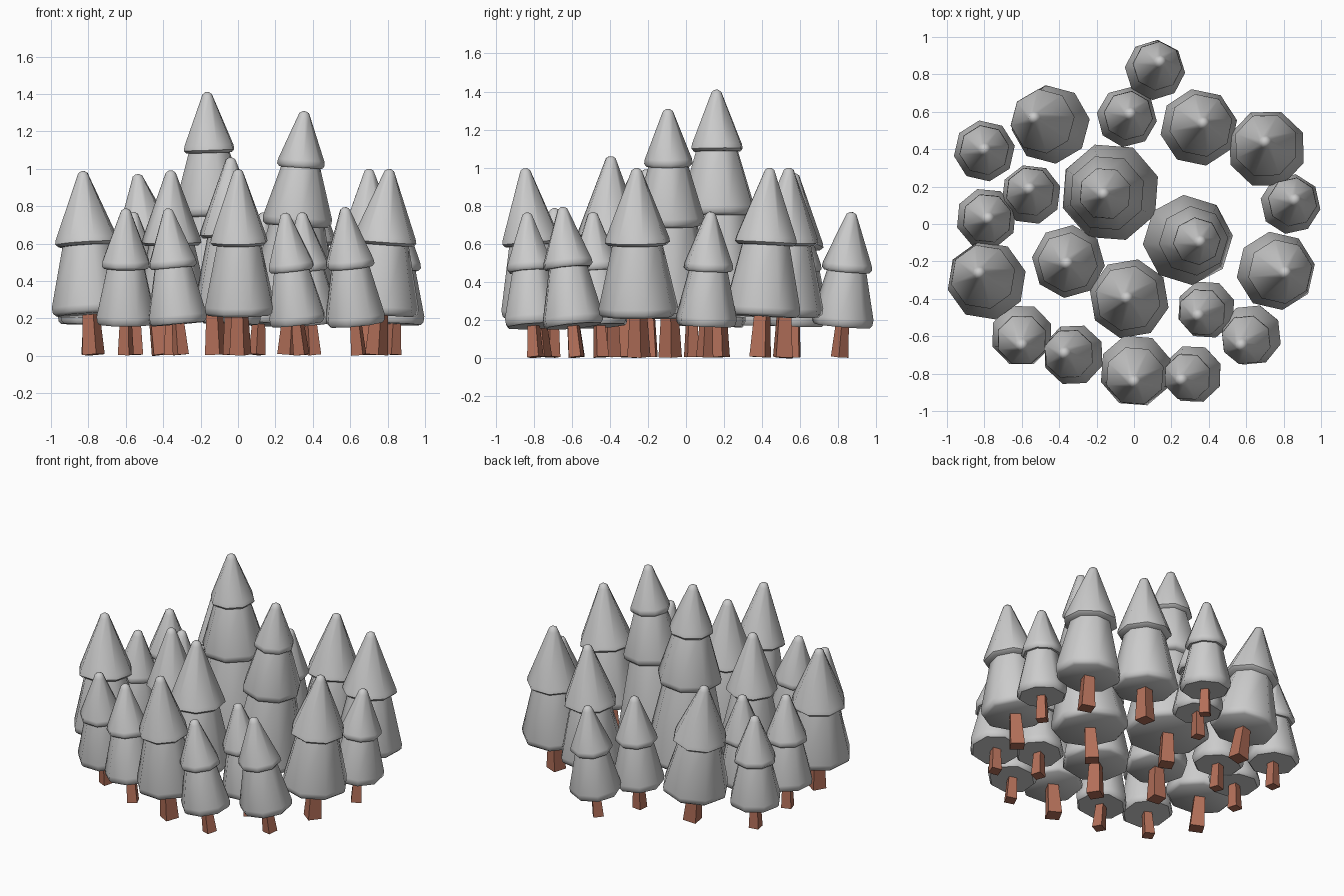
import bpy, bmesh, math, random
from mathutils import Vector, Matrix

if "Cube" in bpy.data.objects:
    bpy.data.objects.remove(bpy.data.objects["Cube"])

random.seed(4)
brown = bpy.data.materials.new("bark")
brown.diffuse_color = (0.45, 0.16, 0.10, 1)
brown.use_nodes = True
brown.node_tree.nodes["Principled BSDF"].inputs["Base Color"].default_value = brown.diffuse_color


def lathe(name, profile, sides, matrix, turn, mat=None):
    """Closed solid of revolution from (radius, z) points."""
    bm = bmesh.new()
    rings = []
    for r, z in profile:
        rings.append([bm.verts.new((r * math.cos(turn + math.tau * i / sides),
                                    r * math.sin(turn + math.tau * i / sides), z))
                      for i in range(sides)])
    for a, b in zip(rings, rings[1:]):
        for i in range(sides):
            j = (i + 1) % sides
            bm.faces.new((a[i], a[j], b[j], b[i]))
    bm.faces.new(rings[0][::-1])
    bm.faces.new(rings[-1])
    me = bpy.data.meshes.new(name)
    bm.to_mesh(me)
    bm.free()
    ob = bpy.data.objects.new(name, me)
    bpy.context.collection.objects.link(ob)
    ob.matrix_world = matrix
    if mat:
        me.materials.append(mat)
    else:
        me.shade_smooth()
        bpy.context.view_layer.objects.active = ob
        bpy.ops.object.select_all(action='DESELECT')
        ob.select_set(True)
        bpy.ops.object.shade_smooth_by_angle(angle=math.radians(50))


def skirt(r, z0, z1, r1):
    """Cut cone with a rounded lower rim."""
    return [(r * 0.90, z0), (r * 0.98, z0 + 0.015), (r, z0 + 0.045), (r1, z1)]


def tip(r, z0, h):
    """Pointed top tier with a blunt end."""
    return [(r * 0.90, z0), (r, z0 + 0.015), (r * 0.97, z0 + 0.04),
            (0.034, h - 0.03), (0.026, h - 0.01), (0.010, h)]


def tree(n, cx, cy, ax, ay, h, r):
    """(cx, cy): middle of lowest skirt, (ax, ay): treetop, h: height, r: skirt radius."""
    zb = 0.22 if r > 0.18 else 0.17
    axis = Vector((ax - cx, ay - cy, h - zb))
    base = Vector((cx, cy, zb)) - axis * (zb / axis.z)
    rot = Vector((0, 0, 1)).rotation_difference(axis.normalized()).to_matrix().to_4x4()
    m = Matrix.Translation(base) @ rot
    turn = random.uniform(0, math.tau)
    w = 0.062 if r > 0.18 else 0.046
    lathe(f"trunk_{n}", [(w, 0.006), (w * 0.72, zb + 0.04)], 4, m, turn, brown)
    if h > 1.2:
        z2, z3 = h * 0.53, h * 0.77
        lathe(f"lower_foliage_{n}", skirt(r, zb, z2 + 0.05, r * 0.58), 8, m, turn)
        lathe(f"middle_foliage_{n}", skirt(r * 0.77, z2, z3 + 0.03, r * 0.40), 8, m, turn)
        lathe(f"top_foliage_{n}", tip(r * 0.53, z3, h), 8, m, turn)
    else:
        z2 = h * 0.595
        lathe(f"lower_foliage_{n}", skirt(r, zb, z2 + 0.03, r * 0.60), 8, m, turn)
        lathe(f"top_foliage_{n}", tip(r * 0.82, z2, h), 8, m, turn)


# skirt x, y, treetop x, y, height, radius
trees = [
    (0.11, 0.82, 0.14, 0.87, 0.77, 0.162),
    (-0.04, 0.57, -0.02, 0.59, 0.77, 0.162),
    (-0.44, 0.53, -0.54, 0.57, 0.98, 0.212),
    (0.345, 0.515, 0.37, 0.54, 1.00, 0.208),
    (0.71, 0.40, 0.70, 0.44, 1.00, 0.212),
    (-0.80, 0.39, -0.80, 0.40, 0.77, 0.165),
    (-0.55, 0.155, -0.56, 0.19, 0.77, 0.162),
    (-0.125, 0.17, -0.165, 0.16, 1.41, 0.268),
    (0.285, -0.085, 0.355, -0.095, 1.31, 0.242),
    (0.835, 0.105, 0.86, 0.13, 0.77, 0.162),
    (-0.785, -0.305, -0.83, -0.26, 0.99, 0.214),
    (0.755, -0.25, 0.81, -0.26, 1.00, 0.212),
    (-0.79, 0.03, -0.78, 0.03, 0.77, 0.164),
    (-0.35, -0.20, -0.36, -0.21, 0.99, 0.196),
    (-0.025, -0.40, -0.04, -0.395, 1.06, 0.216),
    (0.39, -0.455, 0.34, -0.49, 0.77, 0.158),
    (0.63, -0.59, 0.57, -0.65, 0.80, 0.166),
    (0.32, -0.80, 0.25, -0.835, 0.77, 0.158),
    (0.01, -0.78, 0.00, -0.845, 1.00, 0.196),
    (-0.32, -0.70, -0.375, -0.69, 0.79, 0.166),
    (-0.60, -0.59, -0.60, -0.65, 0.79, 0.168),
]
for n, t in enumerate(trees, 1):
    tree(n, *t)
